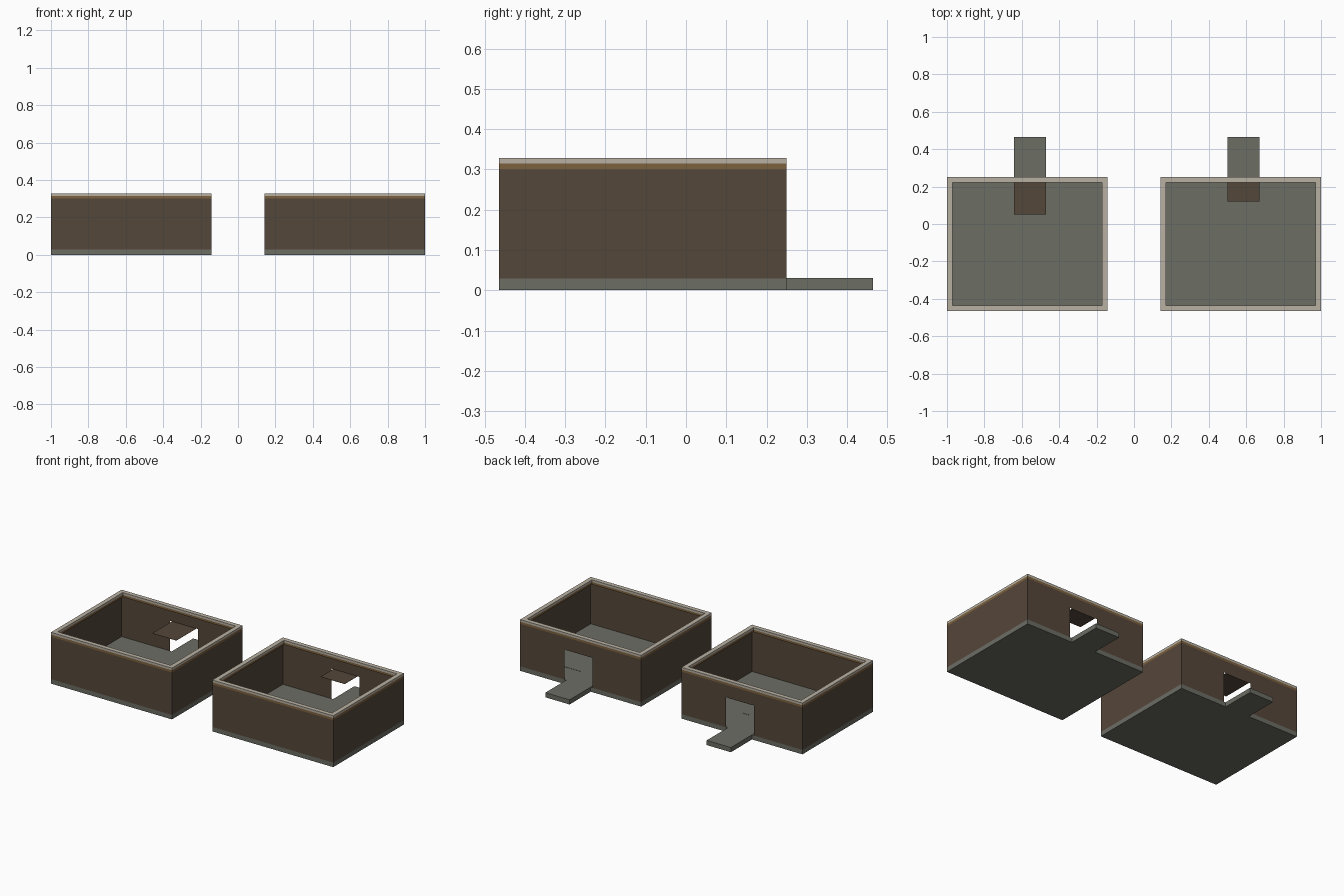
import bpy, bmesh

if "Cube" in bpy.data.objects:
    bpy.data.objects.remove(bpy.data.objects["Cube"])

U = 1 / 14                     # design module
Y0, Y1, Y2 = -6.5, 3.5, 6.5    # front wall, back wall, end of walkway
RIM, BASE, PATH, DOOR_TOP = 0.4, 0.4, 0.42, 3.1


def material(name, r, g, b):
    lin = [((c / 255 + 0.055) / 1.055) ** 2.4 for c in (r, g, b)]
    m = bpy.data.materials.new(name)
    m.diffuse_color = (*lin, 1)
    m.use_nodes = True
    m.node_tree.nodes["Principled BSDF"].inputs["Base Color"].default_value = m.diffuse_color
    return m


STONE = material("grey stone", 108, 109, 100)
BROWN = material("dark brown wall", 85, 71, 58)
TAN = material("tan band", 124, 97, 62)
PALE = material("pale cap", 184, 176, 162)


def finish(name, bm, mat, solid=True):
    if solid:
        bmesh.ops.recalc_face_normals(bm, faces=bm.faces)
    bmesh.ops.scale(bm, vec=(U, U, U), verts=bm.verts)
    mesh = bpy.data.meshes.new(name)
    bm.to_mesh(mesh)
    bm.free()
    mesh.materials.append(mat)
    ob = bpy.data.objects.new(name, mesh)
    bpy.context.collection.objects.link(ob)
    return ob


def prism(name, outline, z0, z1, mat):
    """Flat plan outline raised from z0 to z1."""
    bm = bmesh.new()
    face = bm.faces.new([bm.verts.new((x, y, z0)) for x, y in outline])
    top = bmesh.ops.extrude_face_region(bm, geom=[face], use_keep_orig=True)["geom"]
    for v in top:
        if isinstance(v, bmesh.types.BMVert):
            v.co.z = z1
    return finish(name, bm, mat)


def ring(name, x0, x1, z0, z1, mat):
    """Rectangular rim around the wall top."""
    bm = bmesh.new()

    def loop(t, z):
        return [bm.verts.new((x, y, z)) for x, y in
                ((x0 + t, Y0 + t), (x1 - t, Y0 + t), (x1 - t, Y1 - t), (x0 + t, Y1 - t))]
    loops = [loop(0, z0), loop(0, z1), loop(RIM, z1), loop(RIM, z0)]
    for a, b in zip(loops, loops[1:] + loops[:1]):
        for i in range(4):
            j = (i + 1) % 4
            bm.faces.new((a[i], a[j], b[j], b[i]))
    return finish(name, bm, mat)


def walls(name, x0, x1, h0, h1, mat):
    """Thin walls running round the plan, with a door gap and lintel at the back."""
    bm = bmesh.new()
    plan = [(h0, Y1), (x0, Y1), (x0, Y0), (x1, Y0), (x1, Y1), (h1, Y1)]
    levels = [[bm.verts.new((x, y, z)) for x, y in plan] for z in (BASE, DOOR_TOP, 4.2)]
    for lo, hi in zip(levels, levels[1:]):
        for i in range(5):
            bm.faces.new((lo[i], lo[i + 1], hi[i + 1], hi[i]))
    lo, hi = levels[1:]
    bm.faces.new((lo[5], lo[0], hi[0], hi[5]))
    return finish(name, bm, mat, solid=False)


def building(side, x0, x1, door_x, room):
    rx0, rx1, ry0, ry1 = room
    d0, d1 = door_x - 1.2, door_x + 1.2
    # stone base
    prism(side + "_base", [(x0, Y0), (x1, Y0), (x1, Y1), (x0, Y1)], 0, BASE, STONE)
    # room floor and walkway in one T-shaped slab
    prism(side + "_room_and_walkway",
          [(rx0, ry0), (rx1, ry0), (rx1, ry1), (d1, ry1), (d1, Y2),
           (d0, Y2), (d0, ry1), (rx0, ry1)], 0, PATH, STONE)
    # walls with doorway
    walls(side + "_walls", x0, x1, door_x - 1.4, door_x + 1.4, BROWN)
    # two-layer rim
    ring(side + "_band", x0, x1, 4.2, 4.4, TAN)
    ring(side + "_cap", x0, x1, 4.4, 4.6, PALE)
    # canopy over the inner passage
    prism(side + "_canopy", [(d0, ry1 + 0.2), (d1, ry1 + 0.2), (d1, Y1), (d0, Y1)],
          DOOR_TOP - 0.02, DOOR_TOP, BROWN)


building("left", -14, -2, -7.8, (-10, -6, -3.5, 0.5))
building("right", 2, 14, 8.2, (4, 12, -4.4, 1.5))
